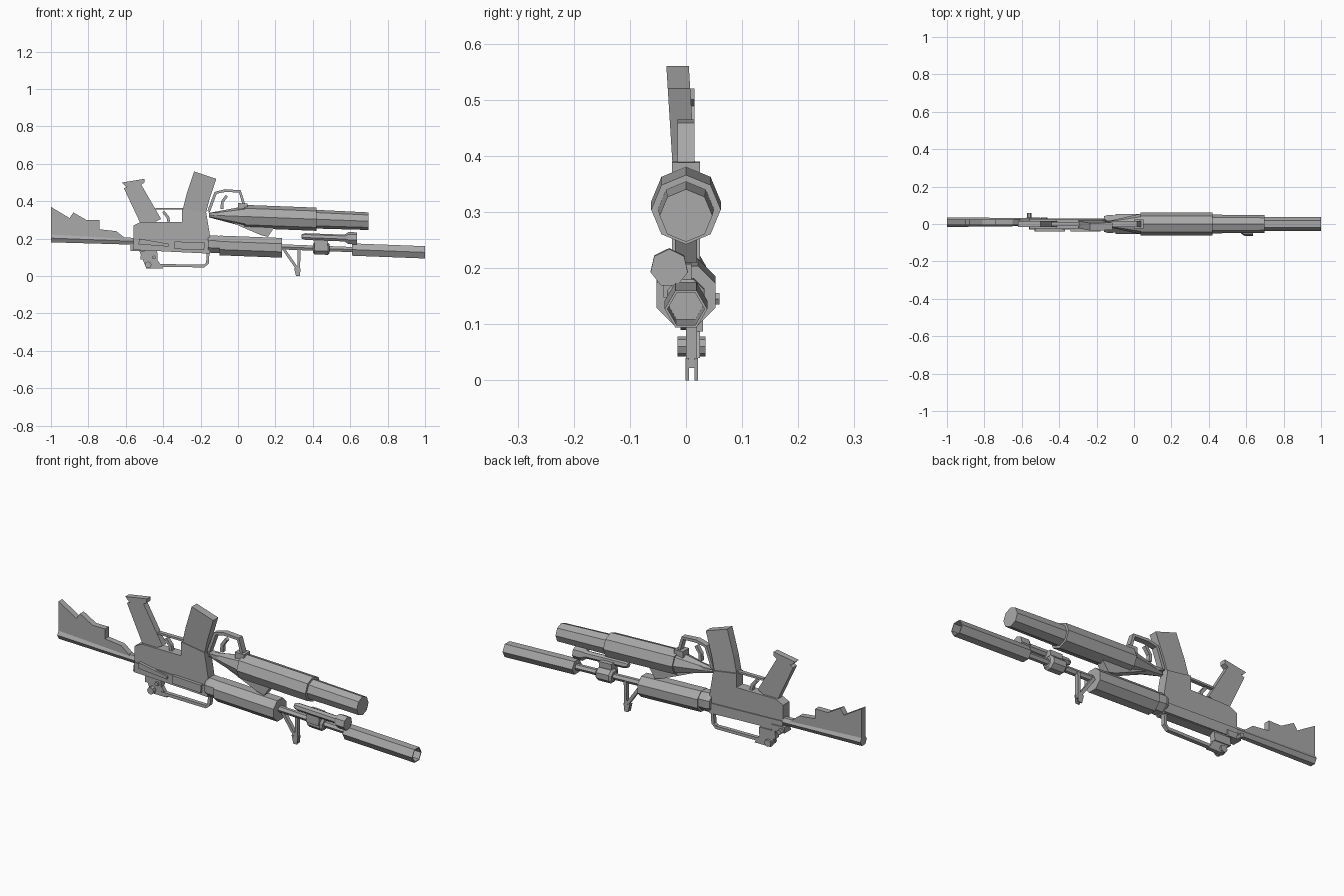
import bpy, bmesh, math
from mathutils import Vector

cube = bpy.data.objects.get("Cube")
if cube:
    bpy.data.objects.remove(cube)

grey = bpy.data.materials.new("gunmetal grey")
grey.use_nodes = True
grey.diffuse_color = (0.4, 0.4, 0.4, 1)
grey.node_tree.nodes["Principled BSDF"].inputs["Base Color"].default_value = grey.diffuse_color

# Shared landmarks and thicknesses
SLOPE = -0.038
BORE, LAUNCHER = 0.165, 0.32
BUTT, MUZZLE = -1, 1
BACK, FRONT = -0.56, -0.15
THIN, MEDIUM, WIDE = 0.02, 0.03, 0.05
BAR = 0.015


def finish(name, bm):
    bmesh.ops.recalc_face_normals(bm, faces=bm.faces)
    mesh = bpy.data.meshes.new(name)
    bm.to_mesh(mesh)
    bm.free()
    mesh.materials.append(grey)
    obj = bpy.data.objects.new(name, mesh)
    bpy.context.collection.objects.link(obj)
    return obj


def plate(name, outline, thick=THIN, y=0):
    """Side profile of (x, z) points extruded evenly about the given y."""
    bm = bmesh.new()
    face = bm.faces.new([bm.verts.new((x, y - thick / 2, z)) for x, z in outline])
    extruded = bmesh.ops.extrude_face_region(bm, geom=[face])["geom"]
    moved = [part for part in extruded if isinstance(part, bmesh.types.BMVert)]
    bmesh.ops.translate(bm, verts=moved, vec=(0, thick, 0))
    return finish(name, bm)


def strip(name, path, width=BAR, tip=None, thick=THIN, y=0):
    """Bar following a path, tapering from width to tip."""
    points = [Vector(point) for point in path]
    last = len(points) - 1
    upper, lower = [], []
    for i, point in enumerate(points):
        along = (points[min(i + 1, last)] - points[max(i - 1, 0)]).normalized()
        size = width + ((tip or width) - width) * i / last
        side = Vector((-along.y, along.x)) * size / 2
        upper.append(point + side)
        lower.append(point - side)
    return plate(name, upper + lower[::-1], thick, y)


def block(name, start, end, z, height, thick=THIN, y=0):
    """Box lying parallel to the bore, with z at its rear end."""
    drop = (end - start) * SLOPE
    return strip(name, [(start, z), (end, z + drop)], height, thick=thick, y=y)


def tube(name, sides, stations, axis=BORE, y=0, flat_top=True):
    """Faceted tube through (x, radius) stations on a sloping axis."""
    bm = bmesh.new()
    shift = math.pi / sides if flat_top else 0
    rings = []
    for x, radius in stations:
        angles = [math.tau * i / sides + shift for i in range(sides)]
        rings.append([bm.verts.new((x, y + radius * math.sin(a),
                                    axis + SLOPE * x + radius * math.cos(a))) for a in angles])
    for near, far in zip(rings, rings[1:]):
        for i in range(sides):
            bm.faces.new((near[i - 1], near[i], far[i], far[i - 1]))
    bm.faces.new(rings[0])
    bm.faces.new(rings[-1])
    return finish(name, bm)


def dial(name, x, z, radius, thick, y=0, sides=8):
    angles = [math.tau * i / sides for i in range(sides)]
    return plate(name, [(x + radius * math.cos(a), z + radius * math.sin(a)) for a in angles], thick, y)


# Shoulder stock with a stepped blade
tube("stock_tube", 6, [(BUTT, 0.026), (BACK, 0.021)], y=0.01)
plate("stock_blade", [(BUTT, 0.2), (BUTT, 0.37), (-0.9, 0.31), (-0.88, 0.34), (-0.81, 0.3),
                      (-0.74, 0.3), (-0.74, 0.25), (-0.65, 0.24), (-0.6, 0.2)],
      thick=MEDIUM, y=0.01)

# Receiver with magazine well
plate("receiver", [(BACK, 0.14), (BACK, 0.27), (-0.52, 0.29), (-0.3, 0.29), (-0.3, 0.36),
                   (-0.17, 0.34), (FRONT, 0.22), (FRONT, 0.12)], thick=WIDE)
block("upper_receiver", BACK, FRONT, BORE, WIDE, thick=0.06)
block("ejection_port", -0.34, -0.18, BORE, 0.04, y=-MEDIUM)
strip("port_deflector", [(-0.53, 0.185), (-0.37, BORE)], MEDIUM, tip=BAR, y=-MEDIUM)
dial("charging_knob", BACK, 0.145, 0.012, thick=MEDIUM, y=0.045, sides=6)
block("charging_handle", BACK - BAR, -0.5, 0.15, MEDIUM, thick=WIDE, y=0.01)

# Pistol grip, trigger and guard
strip("pistol_grip", [(-0.46, 0.28), (-0.57, 0.49)], 0.11, tip=0.09, thick=MEDIUM)
plate("grip_cap", [(-0.62, 0.5), (-0.5, 0.52), (-0.5, 0.5), (-0.53, 0.48), (-0.6, 0.48)],
      thick=MEDIUM)
strip("trigger_guard", [(-0.44, 0.36), (-0.29, 0.36)], 0.01)
strip("trigger", [(-0.37, 0.29), (-0.375, 0.315), (-0.4, 0.345)])

# Magazine, leaning slightly sideways toward its tip
magazine = strip("magazine", [(-0.235, 0.34), (-0.215, 0.42), (-0.175, 0.54)], 0.125, thick=0.04)
for vertex in magazine.data.vertices:
    vertex.co.y -= (vertex.co.z - LAUNCHER) / 16

# Carry handle with rear sight
plate("handle_rear_leg", [(-0.53, 0.14), (-0.49, 0.04), (-0.4, 0.04), (-0.44, 0.1),
                          (-0.43, 0.14)], y=0.015)
strip("handle_bar", [(-0.43, 0.057), (-0.18, 0.054), (-0.163, 0.07), (-0.16, 0.13)], y=0.01)
block("rear_sight", -0.52, -0.43, 0.11, 0.04, thick=MEDIUM, y=BAR)
dial("sight_dial", -0.48, 0.06, 0.018, thick=WIDE, y=0.01)
dial("sight_screw", -0.45, 0.1, 0.01, thick=THIN)

# Handguard with rear collar, barrel and open suppressor
tube("handguard_collar", 8, [(-0.16, 0.045), (-0.14, 0.052), (-0.1, 0.05)])
tube("handguard", 8, [(-0.1, 0.057), (0.235, 0.057)], axis=0.16)
tube("barrel", 6, [(0.2, 0.016), (0.7, 0.016)])
tube("gas_collar", 8, [(0.4, 0.025), (0.41, 0.036), (0.48, 0.036), (0.49, 0.025)])
tube("suppressor", 6, [(0.61, 0.038), (MUZZLE, 0.038), (MUZZLE, 0.033), (0.75, 0.033)])

# Front sight: braced post ending in two prongs
strip("sight_brace", [(0.24, 0.15), (0.32, 0.035)], y=0.01)
strip("sight_post", [(0.327, 0.15), (0.324, 0.022)], y=0.01)
for side in (-1, 1):
    plate("sight_prong", [(0.3, 0.04), (0.31, 0), (0.33, 0), (0.335, 0.04)],
          thick=0.006, y=0.01 + side * 0.008)

# Tactical light clamped beside the barrel
tube("light_body", 7, [(0.34, 0.012), (0.36, 0.019), (0.57, 0.019), (0.59, 0.034), (0.635, 0.034)],
     axis=0.224, y=-MEDIUM, flat_top=False)
block("light_clamp", 0.41, 0.48, 0.18, 0.06, thick=WIDE, y=-BAR)

# Underslung launcher with its bracket, guard and latch
tube("launcher_barrel", 8, [(0.035, 0.062), (0.42, 0.062), (0.42, 0.05), (0.697, 0.047)],
     axis=LAUNCHER, flat_top=False)
tube("launcher_breech", 8, [(-0.155, 0.012), (0.036, 0.055)], axis=LAUNCHER, flat_top=False)
plate("launcher_bracket", [(-0.16, 0.34), (0.04, 0.34), (0.2, 0.27), (0.16, 0.21), (0.12, 0.22)],
      thick=0.04)
strip("launcher_guard", [(-0.157, 0.345), (-0.12, 0.445), (-0.07, 0.457), (0.01, 0.453),
                         (0.035, 0.37)], thick=MEDIUM)
strip("launcher_trigger", [(-0.085, 0.36), (-0.085, 0.395), (-0.06, 0.43)])
block("launcher_latch", 0, 0.05, 0.37, 0.04, thick=WIDE)
